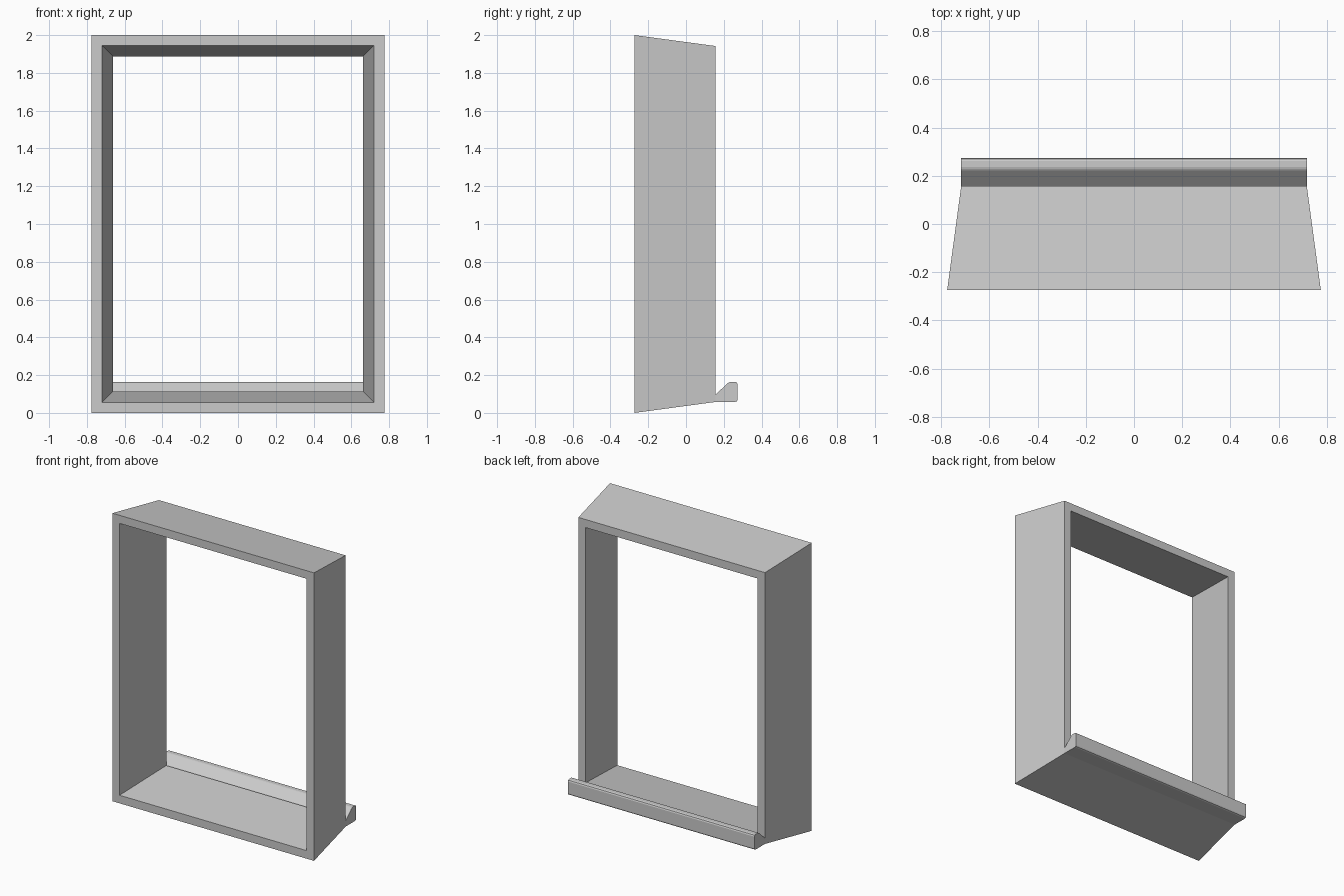
import bpy
import bmesh

if "Cube" in bpy.data.objects:
    bpy.data.objects.remove(bpy.data.objects["Cube"], do_unlink=True)

# Single grey material
grey = bpy.data.materials.new("plain grey")
grey.use_nodes = True
colour = (0.6, 0.6, 0.6, 1)
grey.diffuse_color = colour
grey.node_tree.nodes["Principled BSDF"].inputs["Base Color"].default_value = colour

FRONT, BACK = -0.273, 0.157
LIP_BACK = 0.273
WALL = 0.056
HALF_W, HEIGHT, TAPER = 0.775, 2.0, 0.058


def finish(name, bm):
    bmesh.ops.recalc_face_normals(bm, faces=bm.faces)
    mesh = bpy.data.meshes.new(name)
    bm.to_mesh(mesh)
    bm.free()
    mesh.materials.append(grey)
    obj = bpy.data.objects.new(name, mesh)
    bpy.context.collection.objects.link(obj)
    return obj


def rectangle(bm, y, inset):
    x, low, high = HALF_W - inset, inset, HEIGHT - inset
    return [bm.verts.new(p) for p in
            ((-x, y, low), (x, y, low), (x, y, high), (-x, y, high))]


# Tapered frame: four rectangular loops bridged into a hollow tube
bm = bmesh.new()
loops = [rectangle(bm, FRONT, 0), rectangle(bm, BACK, TAPER),
         rectangle(bm, BACK, TAPER + WALL), rectangle(bm, FRONT, WALL)]
for i, loop in enumerate(loops):
    other = loops[(i + 1) % len(loops)]
    for j in range(4):
        k = (j + 1) % 4
        bm.faces.new((loop[j], loop[k], other[k], other[j]))
finish("tapered_frame", bm)

# Rear lip: side profile extruded across the width
bottom, top, r = TAPER, 0.164, 0.012
profile = [(BACK, bottom), (LIP_BACK - r, bottom),
           (LIP_BACK - r * 0.3, bottom + r * 0.3), (LIP_BACK, bottom + r),
           (LIP_BACK, top - r), (LIP_BACK - r * 0.3, top - r * 0.3),
           (LIP_BACK - r, top), (0.236, top), (0.229, top - 0.002),
           (0.222, top - 0.006), (BACK, 0.098)]
bm = bmesh.new()
x = HALF_W - TAPER
face = bm.faces.new([bm.verts.new((-x, y, z)) for y, z in profile])
extruded = bmesh.ops.extrude_face_region(bm, geom=[face])["geom"]
bmesh.ops.translate(bm, vec=(2 * x, 0, 0),
                    verts=[v for v in extruded if isinstance(v, bmesh.types.BMVert)])
finish("rear_lip", bm)
